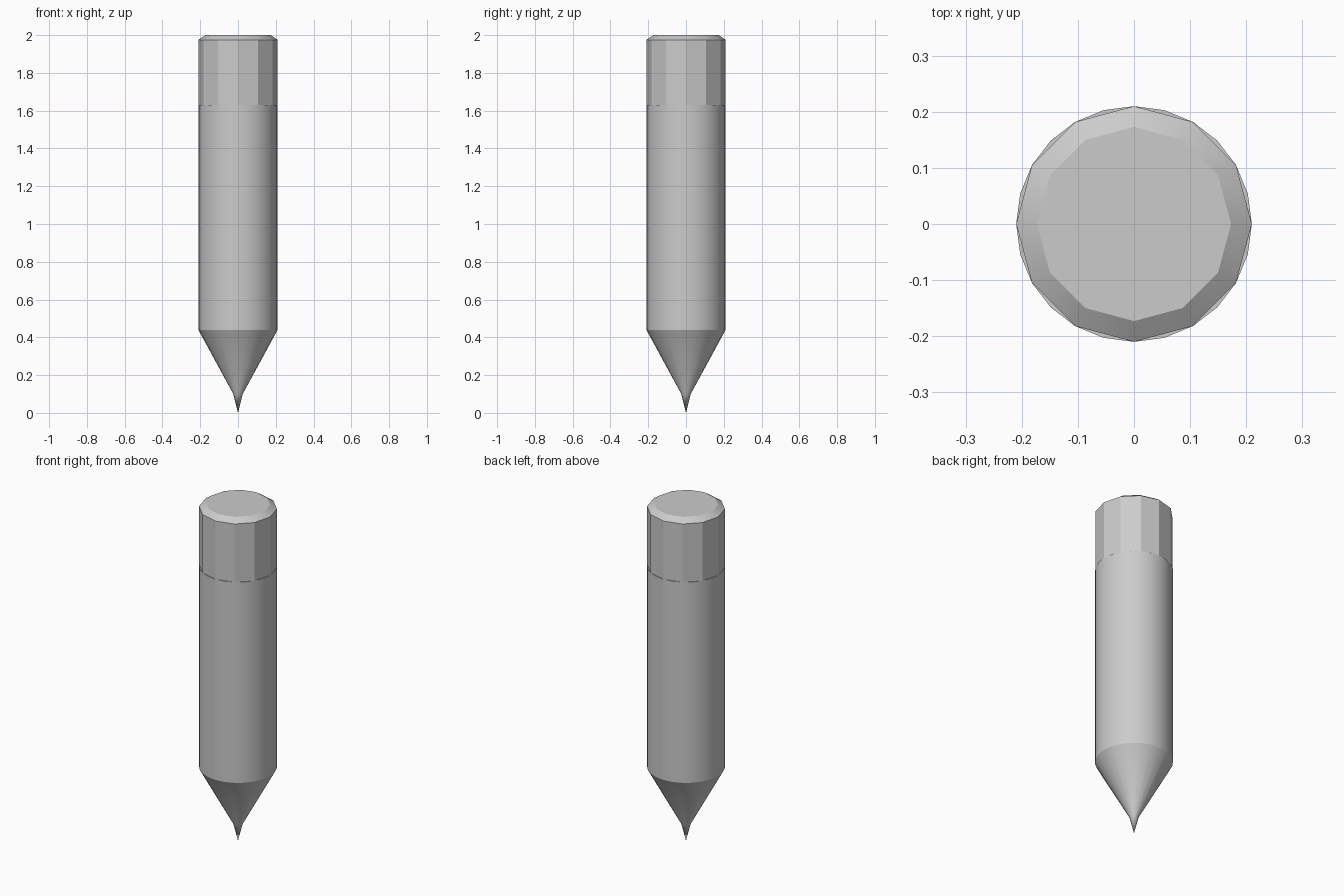
import bpy, bmesh, math

if "Cube" in bpy.data.objects:
    bpy.data.objects.remove(bpy.data.objects["Cube"])

grey = bpy.data.materials.new("plain grey")
grey.diffuse_color = (0.6, 0.6, 0.6, 1)
grey.use_nodes = True
grey.node_tree.nodes["Principled BSDF"].inputs["Base Color"].default_value = grey.diffuse_color


def lathe(name, profile, sides, smooth_angle):
    """Spin (radius, z) points, bottom to top; zero radius makes a point."""
    bm = bmesh.new()
    rings = []
    for r, z in profile:
        count = sides if r > 0 else 1
        rings.append([bm.verts.new((r * math.cos(math.tau * i / sides),
                                    r * math.sin(math.tau * i / sides), z))
                      for i in range(count)])
    for low, high in zip(rings, rings[1:]):
        for i in range(sides):
            j = (i + 1) % sides
            if len(low) == 1:
                bm.faces.new((low[0], high[j], high[i]))
            else:
                bm.faces.new((low[i], low[j], high[j], high[i]))
    # Close the open ends
    if len(rings[0]) > 1:
        bm.faces.new(rings[0][::-1])
    bm.faces.new(rings[-1])
    mesh = bpy.data.meshes.new(name)
    bm.to_mesh(mesh)
    bm.free()
    mesh.materials.append(grey)
    obj = bpy.data.objects.new(name, mesh)
    bpy.context.collection.objects.link(obj)
    bpy.ops.object.select_all(action='DESELECT')
    obj.select_set(True)
    bpy.context.view_layer.objects.active = obj
    bpy.ops.object.shade_smooth_by_angle(angle=math.radians(smooth_angle))
    return obj


# Barrel with sharpened cone and fine point
lathe("barrel_and_point",
      [(0, 0), (0.025, 0.10), (0.21, 0.44), (0.21, 1.63)], 24, 25)

# Coarser end cap with a chamfered rim
lathe("end_cap", [(0.21, 1.63), (0.21, 1.975), (0.173, 2.0)], 12, 20)
